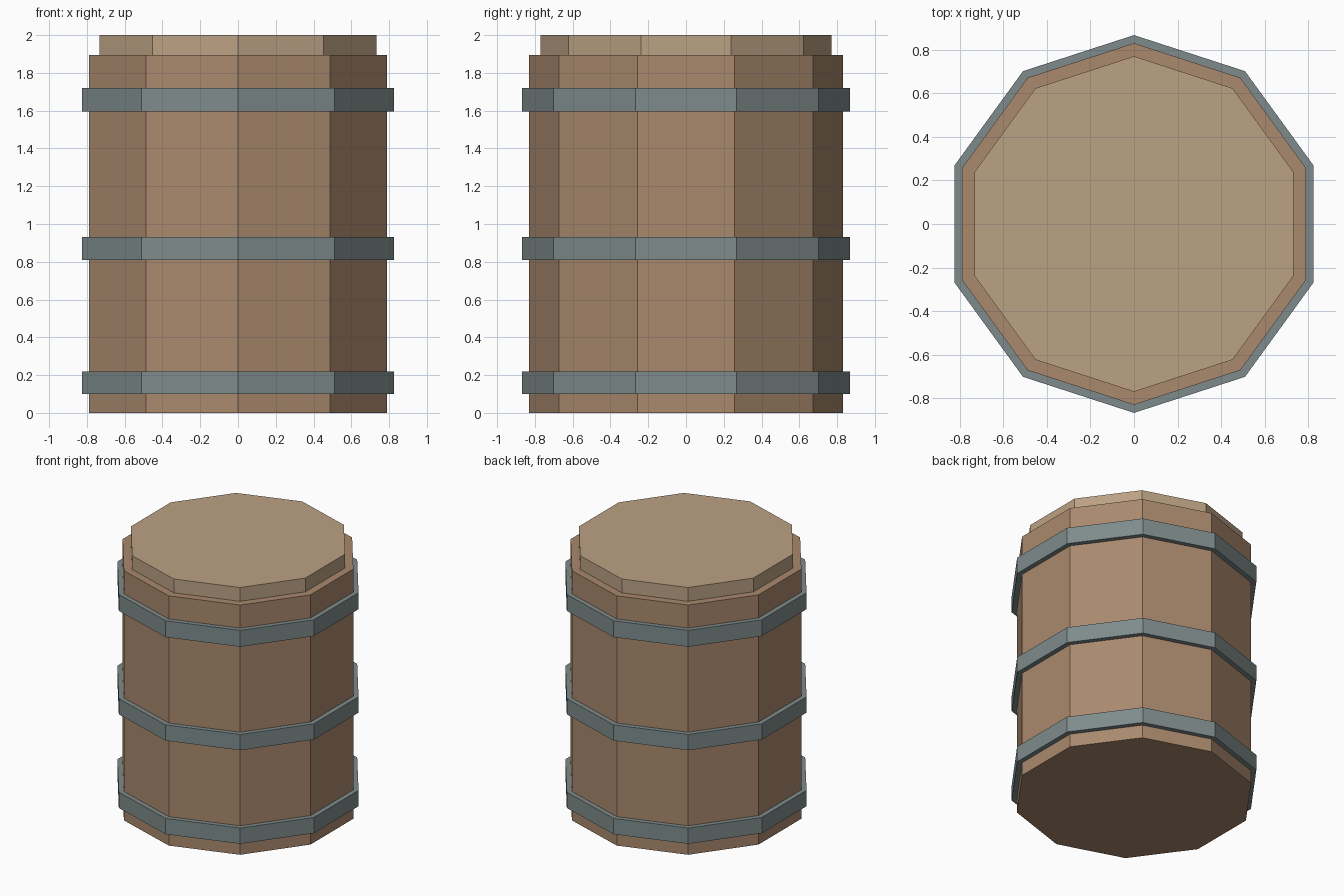
import bpy, bmesh
from math import pi, sin, cos

if "Cube" in bpy.data.objects:
    bpy.data.objects.remove(bpy.data.objects["Cube"])

SIDES = 10


def material(name, color):
    m = bpy.data.materials.new(name)
    m.diffuse_color = (*color, 1)
    m.use_nodes = True
    m.node_tree.nodes["Principled BSDF"].inputs["Base Color"].default_value = m.diffuse_color
    return m


def prism(name, mat, radius, z0, z1, inner=None):
    """Ten-sided prism with a corner on +y; a ring when inner is given."""
    bm = bmesh.new()

    def loop(r, z):
        return [bm.verts.new((r * sin(2 * pi * i / SIDES), r * cos(2 * pi * i / SIDES), z))
                for i in range(SIDES)]

    def bridge(a, b):
        for i in range(SIDES):
            j = (i + 1) % SIDES
            bm.faces.new((a[i], a[j], b[j], b[i]))

    low, high = loop(radius, z0), loop(radius, z1)
    bridge(low, high)
    if inner:
        in_low, in_high = loop(inner, z0), loop(inner, z1)
        bridge(high, in_high)
        bridge(in_high, in_low)
        bridge(in_low, low)
    else:
        bm.faces.new(low)
        bm.faces.new(high)
    bmesh.ops.recalc_face_normals(bm, faces=bm.faces)
    mesh = bpy.data.meshes.new(name)
    bm.to_mesh(mesh)
    bm.free()
    mesh.materials.append(mat)
    obj = bpy.data.objects.new(name, mesh)
    bpy.context.collection.objects.link(obj)
    return obj


wood = material("wood", (0.40, 0.25, 0.155))
pale_wood = material("pale_wood", (0.50, 0.36, 0.23))
metal = material("metal", (0.21, 0.26, 0.26))

# Barrel body and inset lid
prism("barrel_body", wood, 0.83, 0, 1.895)
prism("lid", pale_wood, 0.77, 1.895, 2.0)

# Metal hoops, seated on the staves
for part, z0, z1 in (("lower", 0.10, 0.22), ("middle", 0.81, 0.93), ("upper", 1.595, 1.72)):
    prism(part + "_hoop", metal, 0.867, z0, z1, inner=0.825)
